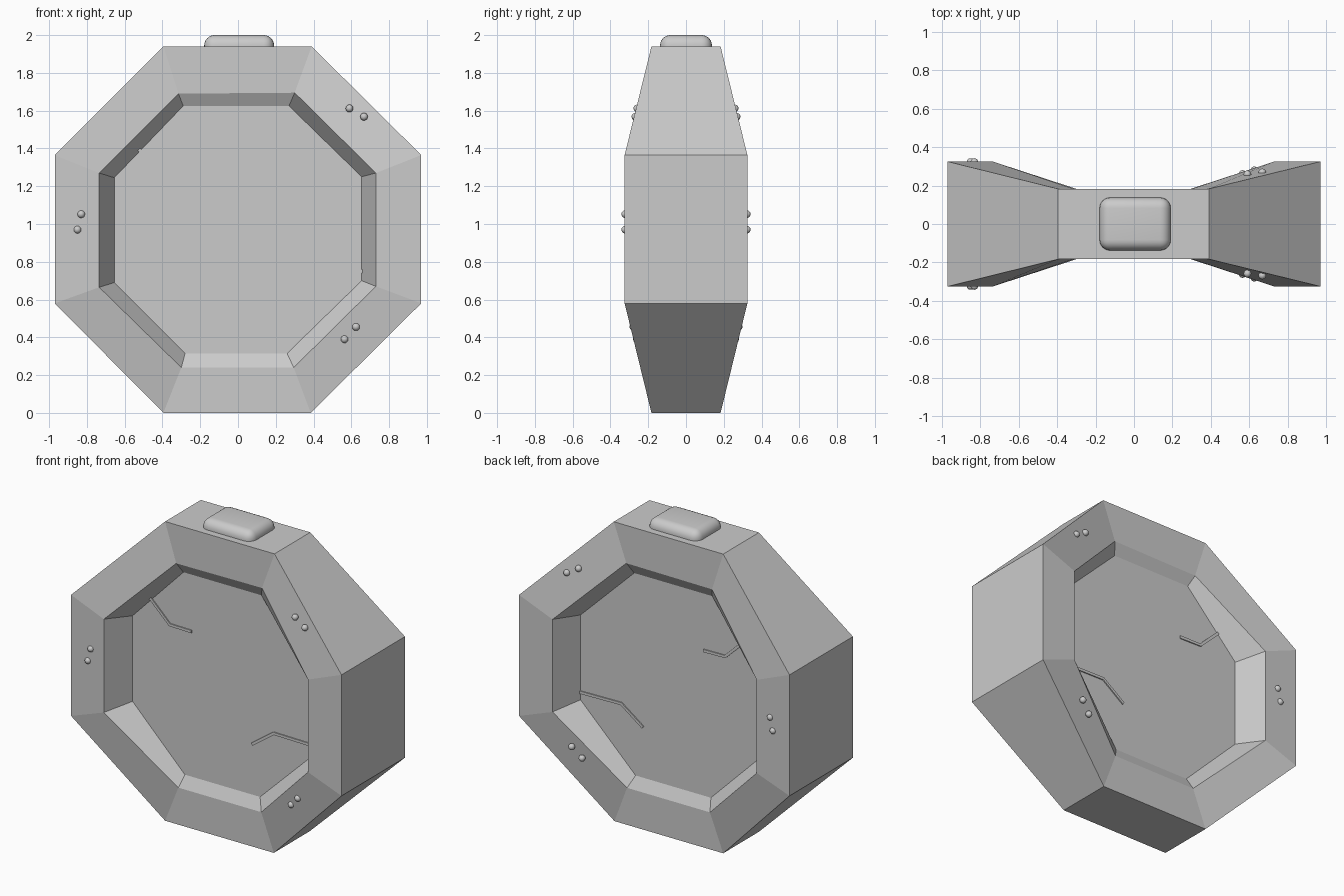
import bpy, bmesh
from mathutils import Vector

if "Cube" in bpy.data.objects:
    bpy.data.objects.remove(bpy.data.objects["Cube"])

def finish(name, bm):
    bmesh.ops.recalc_face_normals(bm, faces=bm.faces)
    me = bpy.data.meshes.new(name)
    bm.to_mesh(me)
    bm.free()
    ob = bpy.data.objects.new(name, me)
    bpy.context.collection.objects.link(ob)
    return ob

def smooth(ob, angle):
    bpy.ops.object.select_all(action='DESELECT')
    ob.select_set(True)
    bpy.context.view_layer.objects.active = ob
    bpy.ops.object.shade_smooth_by_angle(angle=angle)

# Octagon outlines in x, z, clockwise from the top left corner
OUTER = [(-.395, 1.94), (.39, 1.94), (.97, 1.365), (.97, .58),
         (.385, 0), (-.395, 0), (-.97, .58), (-.97, 1.365)]
RIM = [(-.315, 1.69), (.30, 1.695), (.73, 1.27), (.73, .67),
       (.295, .24), (-.30, .24), (-.735, .665), (-.735, 1.27)]
PANEL = [(-.29, 1.625), (.27, 1.625), (.655, 1.25), (.655, .70),
         (.26, .315), (-.28, .315), (-.655, .69), (-.655, 1.245)]
THIN, WIDE, RECESS = .183, .325, .145
PINCHED = [THIN, THIN, WIDE, WIDE] * 2   # narrow at top and bottom, deep at the sides
FLAT = [RECESS] * 8

# Octagonal body with a recessed panel on both faces
bm = bmesh.new()
profile = [(PANEL, FLAT, -1), (RIM, PINCHED, -1), (OUTER, PINCHED, -1),
           (OUTER, PINCHED, 1), (RIM, PINCHED, 1), (PANEL, FLAT, 1)]
loops = [[bm.verts.new((x, side * d, z)) for (x, z), d in zip(pts, depth)]
         for pts, depth, side in profile]
for a, b in zip(loops, loops[1:]):
    for i in range(8):
        j = (i + 1) % 8
        bm.faces.new((a[i], a[j], b[j], b[i]))
bm.faces.new(loops[0])
bm.faces.new(loops[-1])
finish("octagon_body", bm)

# Rounded button on top
bm = bmesh.new()
bmesh.ops.create_cube(bm, size=1)
bmesh.ops.scale(bm, vec=(.37, .275, .14), verts=bm.verts)
bmesh.ops.translate(bm, vec=(.006, 0, 1.93), verts=bm.verts)
bmesh.ops.bevel(bm, geom=bm.edges[:], offset=.055, segments=6, profile=.5, affect='EDGES')
smooth(finish("top_button", bm), .6)

# Pairs of studs around the rim: x, depth, z
STUDS = [(.59, .258, 1.612), (.667, .268, 1.568), (-.83, .322, 1.052),
         (-.85, .322, .97), (.625, .279, .455), (.564, .26, .39)]
# Thin bent lines on the panels: x, z
LINES = [[(-.525, 1.395), (-.385, 1.26), (-.23, 1.257)],
         [(.205, .643), (.36, .755), (.67, .75)]]

for label, side in (("front", -1), ("back", 1)):
    bm = bmesh.new()
    for x, d, z in STUDS:
        made = bmesh.ops.create_uvsphere(bm, u_segments=20, v_segments=12, radius=.02)
        bmesh.ops.translate(bm, vec=(x, side * d, z), verts=made['verts'])
    smooth(finish(label + "_studs", bm), .8)

    # Mitred strips, slightly proud of the panel
    bm = bmesh.new()
    for path in LINES:
        pts = [Vector(p) for p in path]
        rings = []
        for i, p in enumerate(pts):
            dirs = [(pts[k + 1] - pts[k]).normalized() for k in (i - 1, i) if 0 <= k < 2]
            t = sum(dirs, Vector((0, 0))).normalized()
            n = Vector((-t.y, t.x)) * .009
            rings.append([bm.verts.new((p.x + s * n.x, side * d, p.y + s * n.y))
                          for s, d in ((-1, RECESS - .01), (1, RECESS - .01),
                                       (1, RECESS + .007), (-1, RECESS + .007))])
        for a, b in zip(rings, rings[1:]):
            for i in range(4):
                j = (i + 1) % 4
                bm.faces.new((a[i], a[j], b[j], b[i]))
        bm.faces.new(rings[0])
        bm.faces.new(rings[-1])
    finish(label + "_panel_lines", bm)
